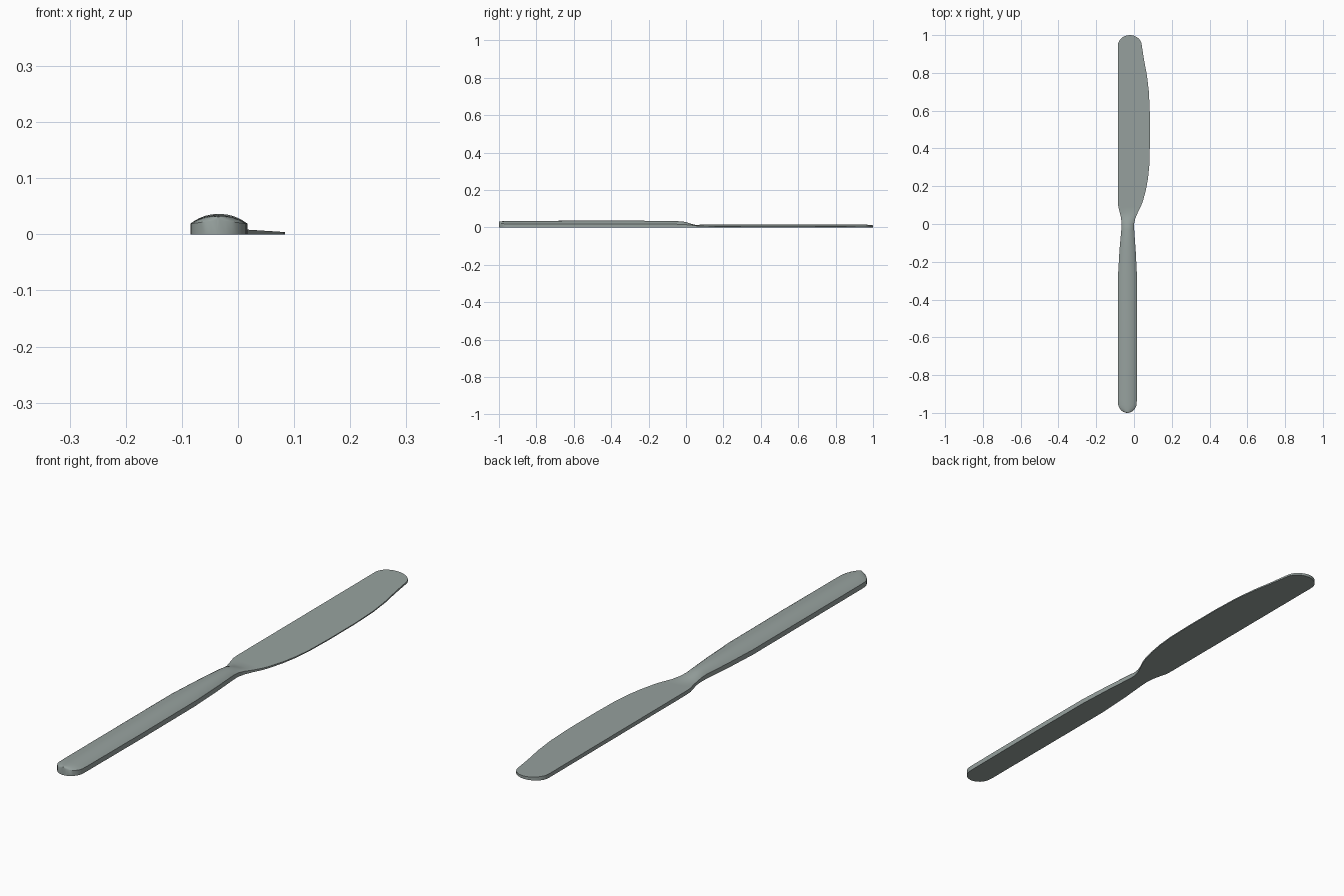
import bpy, bmesh, math

if "Cube" in bpy.data.objects:
    bpy.data.objects.remove(bpy.data.objects["Cube"])

steel = bpy.data.materials.new("grey steel")
steel.diffuse_color = (0.31, 0.36, 0.345, 1)
steel.use_nodes = True
steel.node_tree.nodes["Principled BSDF"].inputs["Base Color"].default_value = steel.diffuse_color

N = 12  # strips across the width


def blade_z(x):
    """Blade wedge: thick spine on the left, thin cutting edge on the right."""
    return 0.0095 - 0.064 * x


# Stations along y: left x, right x, side wall height, crown height
handle = [
    (-0.93, -0.085, 0.015, 0.019, 0.034),
    (-0.60, -0.085, 0.017, 0.019, 0.0365),
    (-0.28, -0.085, 0.016, 0.019, 0.0365),
    (-0.14, -0.077, 0.009, 0.018, 0.035),
    (-0.03, -0.067, 0.001, 0.017, 0.033),
    (0.00, -0.066, 0.000, 0.015, 0.029),
    (0.03, -0.068, 0.007, 0.012, 0.019),
]
blade = [
    (0.06, -0.075, 0.020), (0.09, -0.083, 0.035), (0.12, -0.085, 0.047),
    (0.18, -0.085, 0.063), (0.24, -0.085, 0.074), (0.31, -0.085, 0.081),
    (0.42, -0.085, 0.084), (0.58, -0.085, 0.084), (0.70, -0.085, 0.079),
    (0.79, -0.085, 0.068), (0.87, -0.085, 0.053), (0.94, -0.085, 0.042),
]


def rounded_end(y0, y1, xl, xr, steps=7):
    """Stations that close an end with a half-oval outline."""
    out = []
    for i in range(1, steps + 1):
        a = math.pi / 2 * i / steps * 0.97
        c, h = (xl + xr) / 2, (xr - xl) / 2 * math.cos(a)
        out.append((y0 + (y1 - y0) * math.sin(a), c - h, c + h))
    return out


def section(bm, y, xl, xr, top):
    us = [0.5 - 0.5 * math.cos(math.pi * i / N) for i in range(N + 1)]
    xs = [xl + (xr - xl) * u for u in us]
    upper = [bm.verts.new((x, y, top(x, u))) for x, u in zip(xs, us)]
    lower = [bm.verts.new((x, y, 0)) for x in reversed(xs)]
    return upper + lower


def dome(side, crown):
    return lambda x, u: side + (crown - side) * (1 - abs(2 * u - 1) ** 2.2)


bm = bmesh.new()
rings = []
# Rounded butt of the handle
butt = rounded_end(-0.945, -1.0, -0.085, 0.015)
for i, (y, xl, xr) in reversed(list(enumerate(butt))):
    t = (i + 1) / len(butt)
    rings.append(section(bm, y, xl, xr, dome(0.019 + 0.007 * t * t, 0.034 - 0.003 * t * t)))
# Handle and neck
for y, xl, xr, s, c in handle:
    rings.append(section(bm, y, xl, xr, dome(s, c)))
# Blade and its rounded tip
for y, xl, xr in blade + rounded_end(0.945, 1.0, -0.085, 0.041):
    rings.append(section(bm, y, xl, xr, lambda x, u: blade_z(x)))

# Skin the sections
for a, b in zip(rings, rings[1:]):
    n = len(a)
    for i in range(n):
        j = (i + 1) % n
        bm.faces.new((a[i], a[j], b[j], b[i]))
bm.faces.new(rings[0])
bm.faces.new(rings[-1][::-1])
bmesh.ops.recalc_face_normals(bm, faces=bm.faces)

mesh = bpy.data.meshes.new("table_knife")
bm.to_mesh(mesh)
bm.free()
mesh.materials.append(steel)
knife = bpy.data.objects.new("table_knife", mesh)
bpy.context.collection.objects.link(knife)
bpy.context.view_layer.objects.active = knife
knife.select_set(True)
bpy.ops.object.shade_smooth_by_angle(angle=math.radians(35))
